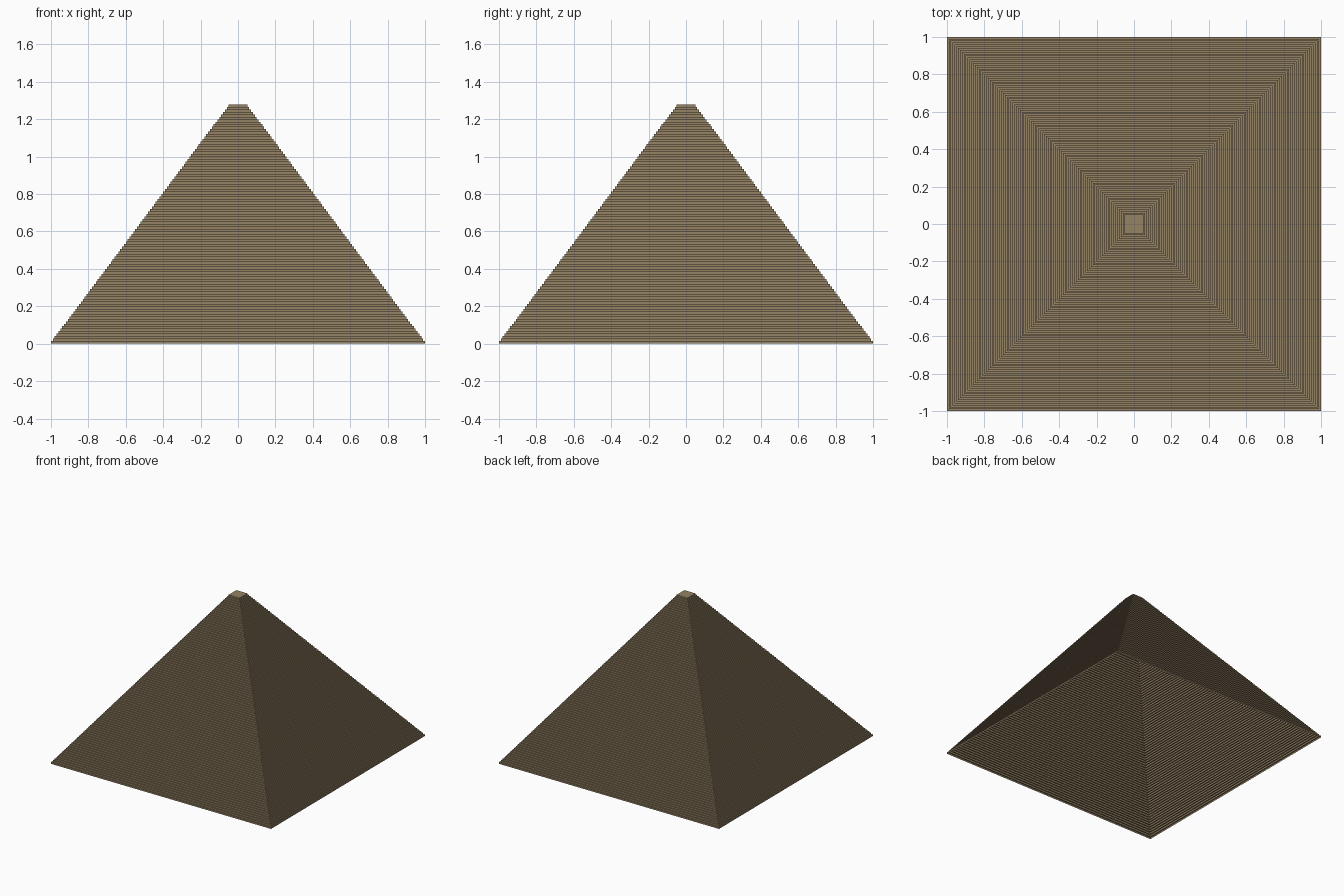
import bpy
import bmesh

if "Cube" in bpy.data.objects:
    bpy.data.objects.remove(bpy.data.objects["Cube"])

LAYERS = 96            # number of stone courses
RUN = 0.01             # inset of each course
HEIGHT = 1.28
RISE = HEIGHT / LAYERS

stone = bpy.data.materials.new("sandstone")
stone.diffuse_color = (0.30, 0.225, 0.13, 1.0)
stone.use_nodes = True
stone.node_tree.nodes["Principled BSDF"].inputs["Base Color"].default_value = stone.diffuse_color

bm = bmesh.new()


def square_ring(half, z):
    """Four corners of a level square, counter-clockwise."""
    return [bm.verts.new((sx * half, sy * half, z))
            for sx, sy in ((-1, -1), (1, -1), (1, 1), (-1, 1))]


def bridge(lower, upper):
    """Four quads joining two squares, facing outward or upward."""
    for i in range(4):
        j = (i + 1) % 4
        bm.faces.new((lower[i], lower[j], upper[j], upper[i]))


# Stepped hollow shell: a riser and a tread for every course, open underneath
previous = None
for i in range(LAYERS):
    half = 1.0 - RUN * i
    foot = square_ring(half, RISE * i)
    head = square_ring(half, RISE * (i + 1))
    if previous:
        bridge(previous, foot)
    bridge(foot, head)
    previous = head

# Flat summit
bm.faces.new(previous)

mesh = bpy.data.meshes.new("stepped_pyramid")
bm.to_mesh(mesh)
bm.free()
mesh.materials.append(stone)
pyramid = bpy.data.objects.new("stepped_pyramid", mesh)
bpy.context.collection.objects.link(pyramid)
